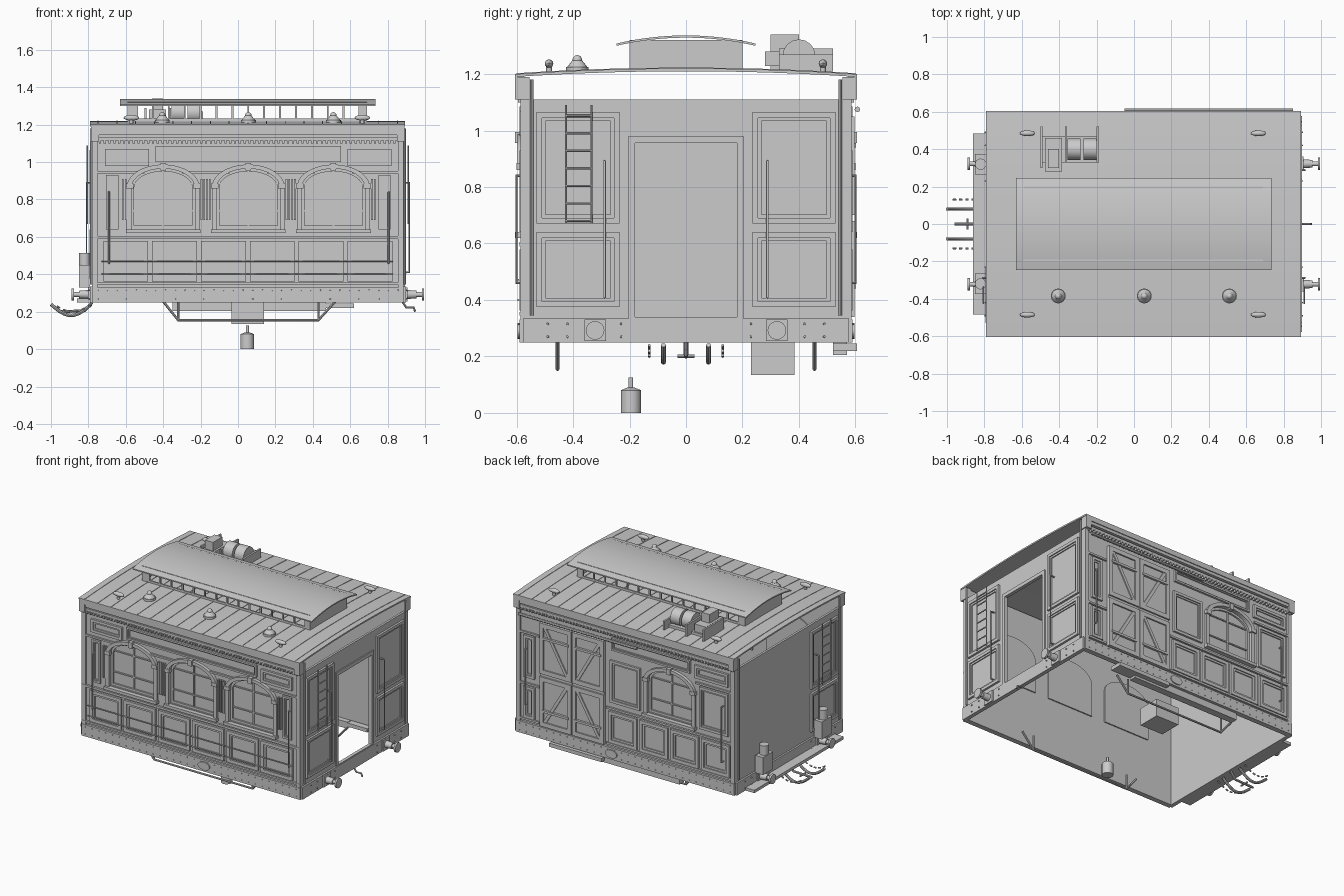
import bpy, bmesh
from math import pi, sin, cos, radians
from mathutils import Vector, Matrix

if "Cube" in bpy.data.objects:
    bpy.data.objects.remove(bpy.data.objects["Cube"])

mat = bpy.data.materials.new("plain grey")
mat.use_nodes = True
grey = (0.6, 0.6, 0.6, 1)
mat.diffuse_color = grey
mat.node_tree.nodes["Principled BSDF"].inputs["Base Color"].default_value = grey

parts = {}
FRONT, BACK = -0.575, 0.575        # wall faces
X0, X1 = -0.78, 0.885


def part(name):
    return parts.setdefault(name, bmesh.new())


def box(name, x0, x1, y0, y1, z0, z1):
    m = Matrix.Translation(((x0 + x1) / 2, (y0 + y1) / 2, (z0 + z1) / 2))
    m = m @ Matrix.Diagonal((abs(x1 - x0), abs(y1 - y0), abs(z1 - z0), 1))
    bmesh.ops.create_cube(part(name), size=1, matrix=m)


def cyl(name, a, b, r, r2=None, n=16):
    a, b = Vector(a), Vector(b)
    m = Matrix.Translation((a + b) / 2) @ (b - a).to_track_quat("Z", "Y").to_matrix().to_4x4()
    bmesh.ops.create_cone(part(name), cap_ends=True, segments=n, radius1=r,
                          radius2=r if r2 is None else r2, depth=(b - a).length, matrix=m)


def ball(name, c, r, squash=(1, 1, 1)):
    m = Matrix.Translation(c) @ Matrix.Diagonal((*squash, 1))
    bmesh.ops.create_uvsphere(part(name), u_segments=16, v_segments=10, radius=r, matrix=m)


def absorb(name, curve, convert):
    ob = bpy.data.objects.new("helper", curve)
    mesh = bpy.data.meshes.new_from_object(ob)
    for v in mesh.vertices:
        v.co = convert(v.co)
    part(name).from_mesh(mesh)
    bpy.data.objects.remove(ob)
    bpy.data.curves.remove(curve)
    bpy.data.meshes.remove(mesh)


def plate(name, axis, d0, d1, *loops):
    """Flat outline with holes, thick from d0 to d1 along the axis."""
    c = bpy.data.curves.new("helper", "CURVE")
    c.dimensions, c.fill_mode, c.extrude = "2D", "BOTH", abs(d1 - d0) / 2
    for loop in loops:
        s = c.splines.new("POLY")
        s.points.add(len(loop) - 1)
        for p, q in zip(s.points, loop):
            p.co = (*q, 0, 1)
        s.use_cyclic_u = True
    mid = (d0 + d1) / 2
    place = {"x": lambda v: (v.z + mid, v.x, v.y), "y": lambda v: (v.x, v.z + mid, v.y)}
    absorb(name, c, place[axis])


def tube(name, pts, r):
    c = bpy.data.curves.new("helper", "CURVE")
    c.dimensions, c.bevel_depth, c.bevel_resolution, c.use_fill_caps = "3D", r, 2, True
    s = c.splines.new("POLY")
    s.points.add(len(pts) - 1)
    for p, q in zip(s.points, pts):
        p.co = (*q, 1)
    absorb(name, c, lambda v: v.copy())


def rect(u0, u1, v0, v1, g=0):
    return [(u0 + g, v0 + g), (u1 - g, v0 + g), (u1 - g, v1 - g), (u0 + g, v1 - g)]


def arc(cx, w, z, h, n=20):
    return [(cx + w * cos(pi * i / n), z + h * sin(pi * i / n)) for i in range(n + 1)]


def arch(cx, g=0):
    w = 0.17 - g
    return [(cx - w, 0.645 + g), (cx + w, 0.645 + g)] + arc(cx, w, 0.865, 0.1 - g)


def panel(name, axis, d, s, u0, u1, v0, v1, w=0.018):
    """Raised moulding with a stepped inner moulding."""
    plate(name, axis, d, d + s * 0.014, rect(u0, u1, v0, v1), rect(u0, u1, v0, v1, w))
    plate(name, axis, d, d + s * 0.007, rect(u0, u1, v0, v1, w), rect(u0, u1, v0, v1, w * 1.6))


def window(name, cx, d, s):
    plate(name + "_glass", "y", d - s * 0.028, d - s * 0.02, arch(cx, -0.005))
    plate(name + "_sash", "y", d - s * 0.02, d - s * 0.008, arch(cx), arch(cx, 0.015))
    ring = arc(cx, 0.195, 0.865, 0.122) + arc(cx, 0.168, 0.865, 0.1)[::-1]
    plate(name + "_arch", "y", d, d + s * 0.022, ring)
    for k in (-1, 1):
        box(name + "_arch", cx + k * 0.17, cx + k * 0.195, d, d + s * 0.015, 0.63, 0.87)
        box(name + "_arch", cx + k * 0.16, cx + k * 0.2, d, d + s * 0.025, 0.86, 0.885)
    box(name + "_arch", cx - 0.015, cx + 0.015, d, d + s * 0.03, 0.955, 0.995)
    box(name + "_sill", cx - 0.2, cx + 0.2, d, d + s * 0.03, 0.62, 0.64)
    for z in (0.735, 0.88):
        box(name + "_sash", cx - 0.17, cx + 0.17, d - s * 0.02, d - s * 0.012, z, z + 0.008)
    box(name + "_sash", cx - 0.005, cx + 0.005, d - s * 0.02, d - s * 0.012, 0.65, 0.96)


# Side walls with arched openings
front_windows, back_windows = (-0.4, 0.055, 0.51), (-0.285,)
for side, d, s, cs in (("front", FRONT, -1, front_windows), ("back", BACK, 1, back_windows)):
    plate(side + "_wall", "y", d, d - s * 0.02, rect(X0, X1, 0.25, 1.18), *[arch(c) for c in cs])
    for c in cs:
        window(side + "_window", c, d, s)
    # Sole beam, rivets and maker's oval
    box(side + "_sole_beam", X0, X1, d, d + s * 0.015, 0.25, 0.33)
    for i in range(32):
        for z in (0.268, 0.315):
            x = X0 + 0.03 + i * 0.0518
            cyl(side + "_rivets", (x, d, z), (x, d + s * 0.02, z), 0.005, 0.003, 6)
    plate(side + "_oval_plate", "y", d, d + s * 0.022,
          [(0.055 + 0.1 + 0.045 * cos(a * pi / 10), 0.29 + 0.028 * sin(a * pi / 10)) for a in range(20)])
    # Cornice with dentils
    for z0, z1, t in ((1.115, 1.135, 0.018), (1.145, 1.165, 0.024), (1.165, 1.192, 0.03)):
        box(side + "_cornice", X0, X1, d, d + s * t, z0, z1)
    for i in range(64):
        x = X0 + 0.01 + i * 0.0258
        box(side + "_dentils", x, x + 0.012, d, d + s * 0.02, 1.1, 1.12)
    # Corner posts
    for x in (X0, X1 - 0.03):
        box(side + "_corner_posts", x, x + 0.03, d, d + s * 0.012, 0.33, 1.18)
        box(side + "_corner_brackets", x - 0.006, x + 0.036, d - s * 0.02, d + s * 0.03, 1.11, 1.19)

# Front wall mouldings
box("front_belts", X0, X1, FRONT, FRONT - 0.014, 0.59, 0.605)
box("front_belts", X0, X1, FRONT, FRONT - 0.014, 0.345, 0.357)
for x0, x1 in ((X0, -0.5), (-0.3, -0.045), (0.155, 0.41), (0.61, X1)):
    box("front_belts", x0, x1, FRONT, FRONT - 0.012, 0.94, 0.952)
for i in range(6):
    x = -0.72 + i * 0.261
    panel("front_lower_panels", "y", FRONT, -1, x, x + 0.24, 0.362, 0.578, 0.022)
panel("front_name_board", "y", FRONT, -1, -0.44, 0.55, 1.0, 1.085, 0.012)
for x0, x1 in ((-0.71, -0.475), (0.585, 0.82)):
    panel("front_upper_panels", "y", FRONT, -1, x0, x1, 0.98, 1.07)
for x0, x1 in ((-0.705, -0.64), (0.75, 0.815)):
    panel("front_side_panels", "y", FRONT, -1, x0, x1, 0.64, 0.93, 0.013)
for x, n in ((-0.62, 2), (-0.2, 4), (0.255, 4), (0.712, 2)):
    for i in range(n):
        box("front_flutes", x + i * 0.015, x + i * 0.015 + 0.009, FRONT, FRONT - 0.014, 0.69, 0.91)
for z in (0.4, 0.47):
    tube("front_guard_rails", [(-0.73, -0.594, z), (0.83, -0.594, z)], 0.004)

# Back wall mouldings and double door
for z in (0.345, 0.59, 0.94):
    for x0, x1 in ((X0, 0.2 if z < 0.9 else -0.48), (0.71, X1)):
        box("back_belts", x0, x1, BACK, BACK + 0.012, z, z + 0.013)
for i in range(4):
    x = -0.74 + i * 0.235
    panel("back_lower_panels", "y", BACK, 1, x, x + 0.215, 0.362, 0.578, 0.022)
for x0, x1 in ((-0.73, -0.51), (-0.06, 0.17), (0.745, 0.83)):
    panel("back_upper_panels", "y", BACK, 1, x0, x1, 0.64, 0.93)
panel("back_name_board", "y", BACK, 1, -0.44, 0.16, 1.0, 1.085, 0.012)
panel("back_corner_panels", "y", BACK, 1, -0.73, -0.475, 0.98, 1.07)
panel("back_corner_panels", "y", BACK, 1, 0.745, 0.83, 0.362, 0.578)
for x0, x1, k in ((0.21, 0.452, 1), (0.458, 0.7, -1)):
    box("back_door", x0, x1, BACK, BACK + 0.012, 0.34, 1.05)
    for z0, z1 in ((0.34, 0.68), (0.7, 1.05)):
        plate("back_door_frames", "y", BACK, BACK + 0.022, rect(x0, x1, z0, z1),
              rect(x0, x1, z0, z1, 0.03))
        a, b = (x0, x1) if (k > 0) == (z0 < 0.5) else (x1, x0)
        w = 0.02 if b > a else -0.02
        plate("back_door_braces", "y", BACK, BACK + 0.019,
              [(a + w, z0 + 0.02), (a + 2.2 * w, z0 + 0.02), (b - w, z1 - 0.02), (b - 2.2 * w, z1 - 0.02)])
    for z in (0.44, 0.94):
        box("back_door_straps", x0 + 0.02, x1 - 0.02, BACK, BACK + 0.027, z, z + 0.015)
tube("back_door_rail", [(-0.05, 0.607, 1.075), (0.85, 0.607, 1.075)], 0.01)

# Handrails on the sides
for y in (-0.6, 0.6):
    for x in (-0.69, 0.805):
        tube("side_handrails", [(x, y * 0.96, 0.46), (x, y, 0.46), (x, y, 0.84), (x, y * 0.96, 0.84)], 0.005)

# End walls: doorway at one end, plain at the other
plate("right_side_end_wall".replace("right_side", "open"), "x", X1 - 0.015, X1,
      rect(-0.578, 0.578, 0.25, 1.11), rect(-0.18, 0.18, 0.34, 0.955))
plate("open_end_door_frame", "x", X1, X1 + 0.008, rect(-0.203, 0.203, 0.335, 0.98),
      rect(-0.18, 0.18, 0.34, 0.955))
plate("closed_end_wall", "x", X0, X0 + 0.015, rect(-0.578, 0.578, 0.25, 1.11))
for d, s in ((X1, 1), (X0, -1)):
    box("end_beams", d, d + s * 0.012, -0.578, 0.578, 0.25, 0.335)
    for k in (-1, 1):
        for z0, z1 in ((0.67, 1.065), (0.375, 0.64)):
            if s > 0 or k < 0:
                u = sorted((k * 0.235, k * 0.53))
                panel("end_panels", "x", d, s, *u, z0, z1, 0.02)
        tube("end_posts", [(d + s * 0.006, k * 0.547, 0.345), (d + s * 0.006, k * 0.547, 1.18)], 0.006)
        x = d + s * 0.03
        if s > 0 or k < 0:
            tube("end_handrails", [(d, k * 0.288, 0.41), (x, k * 0.288, 0.41),
                                   (x, k * 0.288, 0.89), (d, k * 0.288, 0.89)], 0.005)
        # Buffers
        y, z, r = k * 0.322, 0.292, 0.018
        e = 0.995 if s > 0 else -0.89
        box("buffer_bases", d, d + s * 0.022, y - 0.038, y + 0.038, z - 0.038, z + 0.038)
        cyl("buffers", (d, y, z), (d + s * 0.07, y, z), 0.026, 0.02)
        cyl("buffers", (d + s * 0.05, y, z), (e, y, z), 0.013)
        cyl("buffers", (e - s * 0.012, y, z), (e, y, z), 0.033)
        for v in (0.42, 0.49, 0.23):
            for z in (0.27, 0.315):
                cyl("end_rivets", (d, k * v, z), (d + s * 0.018, k * v, z), 0.006, 0.004, 6)
    # Ladder
    x = d + s * 0.025
    for y in (-0.425, -0.335):
        tube("ladders", [(x, y, 0.67), (x, y, 1.09)], 0.004)
    for i in range(7):
        tube("ladders", [(x, -0.425, 0.68 + i * 0.062), (x, -0.335, 0.68 + i * 0.062)], 0.004)

# Closed end step and cabinets
box("end_step", -0.86, X0, -0.485, 0.485, 0.25, 0.27)
for y in (-0.32, 0.32):
    box("end_cabinets", -0.85, -0.79, y - 0.055, y + 0.055, 0.33, 0.45)
    cyl("end_cabinets", (-0.82, y, 0.45), (-0.82, y, 0.515), 0.03)

# Roofs
def bow(y, z, rise, t, n=16):
    top = [(y * (2 * i / n - 1), z + rise * (1 - (2 * i / n - 1) ** 2)) for i in range(n + 1)]
    return top + [(a, b - t) for a, b in reversed(top)]


plate("main_roof", "x", -0.79, 0.893, bow(0.605, 1.2, 0.02, 0.01))
plate("clerestory_roof", "x", -0.63, 0.735, bow(0.247, 1.308, 0.029, 0.008))
for i in range(17):
    x = -0.75 + i * 0.1
    plate("roof_seams", "x", x, x + 0.005, bow(0.6, 1.203, 0.02, 0.004))

# Clerestory with open lights
for x in (-0.59, 0.68):
    plate("clerestory_ends", "x", x, x + 0.01, rect(-0.2, 0.2, 1.21, 1.32))
for y in (-0.2, 0.19):
    holes = [rect(-0.535 + i * 0.085, -0.46 + i * 0.085, 1.232, 1.3) for i in range(14)]
    plate("clerestory_sides", "y", y, y + 0.01, rect(-0.59, 0.69, 1.21, 1.32), *holes)

# Roof vents and lamps
for x in (-0.405, 0.055, 0.51):
    cyl("roof_vents", (x, -0.385, 1.205), (x, -0.385, 1.225), 0.04)
    cyl("roof_vents", (x, -0.385, 1.225), (x, -0.385, 1.25), 0.036, 0.016)
    ball("roof_vents", (x, -0.385, 1.25), 0.017)
for x in (-0.57, 0.665):
    for y in (-0.485, 0.485):
        cyl("roof_lamps", (x, y, 1.2), (x, y, 1.235), 0.01)
        ball("roof_lamps", (x, y, 1.237), 0.015, (2.8, 1, 1))

# Roof machine
box("roof_machine", -0.5, -0.19, 0.33, 0.47, 1.21, 1.228)
for x, y0, y1, z in ((-0.5, 0.3, 0.52, 1.29), (-0.37, 0.33, 0.52, 1.29), (-0.2, 0.33, 0.52, 1.27)):
    box("roof_machine", x, x + 0.012, y0, y1, 1.21, z)
box("roof_machine", -0.475, -0.385, 0.28, 0.46, 1.228, 1.28)
box("roof_machine", -0.46, -0.4, 0.3, 0.4, 1.28, 1.34)
for x in (-0.32, -0.235):
    cyl("roof_machine", (x - 0.035, 0.4, 1.265), (x + 0.035, 0.4, 1.265), 0.058)

# Underframe truss rods, boxes and hanging weight
for y in (-0.455, 0.455):
    tube("truss_rods", [(-0.4, y, 0.255), (-0.32, y, 0.155), (0.43, y, 0.155), (0.52, y, 0.255)], 0.007)
    for x in (-0.32, 0.43):
        tube("truss_rods", [(x, y, 0.155), (x, y, 0.255)], 0.006)
box("underframe_box", -0.035, 0.14, 0.23, 0.385, 0.135, 0.255)
box("underframe_tray", -0.35, 0.47, 0.52, 0.57, 0.205, 0.25)
box("door_step", 0.22, 0.62, 0.52, 0.605, 0.22, 0.245)
cyl("hanging_weight", (0.05, -0.195, 0), (0.05, -0.195, 0.08), 0.036)
cyl("hanging_weight", (0.05, -0.195, 0.08), (0.05, -0.195, 0.09), 0.036, 0.012)
cyl("hanging_weight", (0.05, -0.195, 0.09), (0.05, -0.195, 0.125), 0.008)

# Hoses, chains and couplings
def sag(y, x0, x1, dip):
    return [(x0 + (x1 - x0) * i / 12, y, 0.24 - dip * sin(pi * i / 12)) for i in range(13)]


for k in (-1, 1):
    tube("hoses", sag(k * 0.08, -0.785, -1.0, 0.06), 0.009)
    links = sag(k * 0.13, -0.785, -0.985, 0.04)
    for a, b in zip(links[::2], links[1::2]):
        tube("chains", [a, b], 0.005)
tube("screw_coupling", [(-0.78, 0, 0.25), (-0.82, 0, 0.205), (-0.96, 0, 0.2)], 0.008)
tube("screw_coupling", [(-0.89, -0.03, 0.2), (-0.89, 0.03, 0.2)], 0.006)
tube("draw_hook", [(0.88, 0, 0.252), (0.9, 0, 0.222), (0.94, 0, 0.222), (0.947, 0, 0.2)], 0.006)

# Turn every part into an object
bpy.ops.object.select_all(action="DESELECT")
for name, bm in parts.items():
    bmesh.ops.remove_doubles(bm, verts=bm.verts, dist=1e-5)
    bmesh.ops.recalc_face_normals(bm, faces=bm.faces)
    mesh = bpy.data.meshes.new(name)
    bm.to_mesh(mesh)
    bm.free()
    mesh.materials.clear()
    mesh.materials.append(mat)
    ob = bpy.data.objects.new(name, mesh)
    bpy.context.collection.objects.link(ob)
    ob.select_set(True)
    bpy.context.view_layer.objects.active = ob
bpy.ops.object.shade_smooth_by_angle(angle=radians(30))
